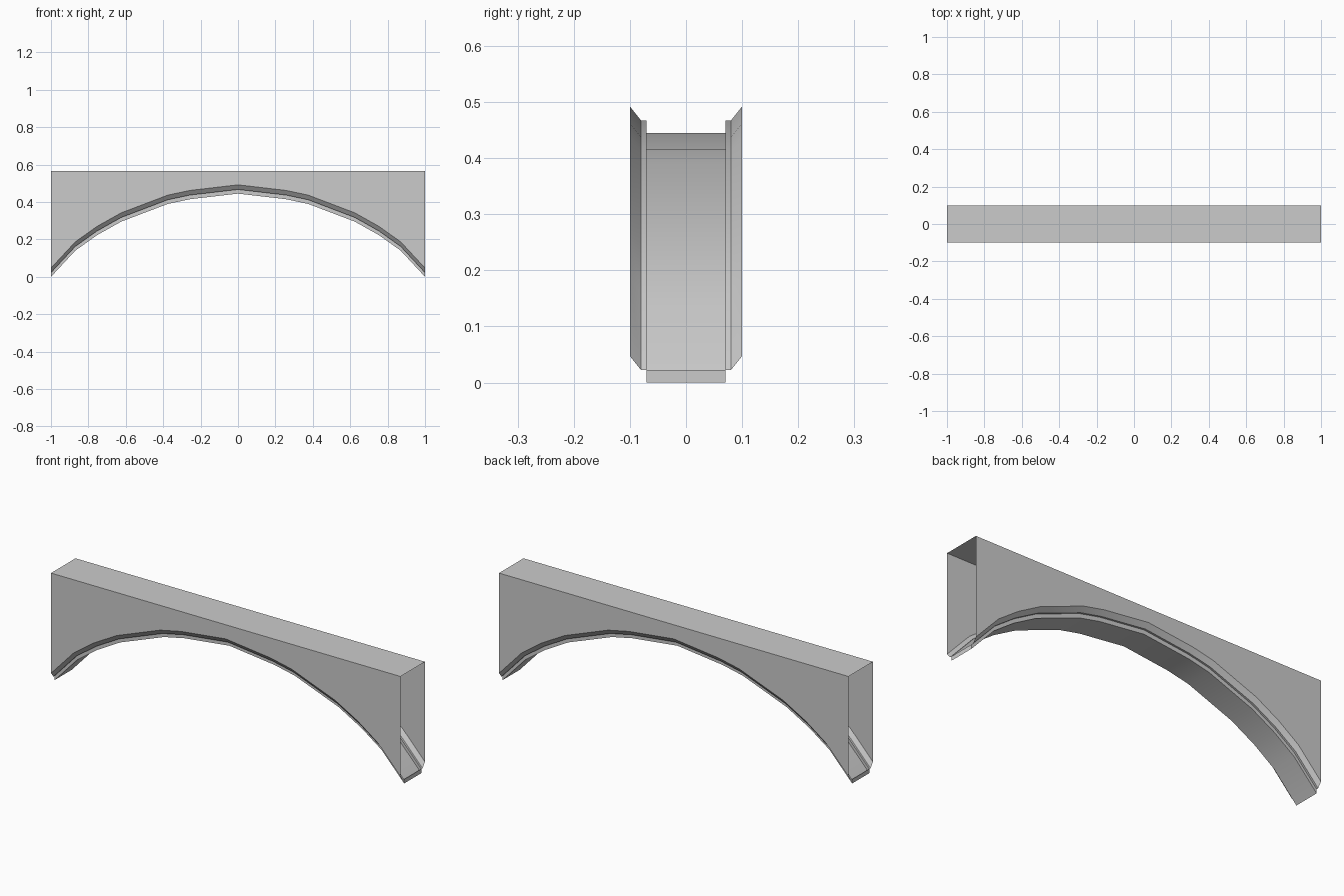
import bpy

if "Cube" in bpy.data.objects:
    bpy.data.objects.remove(bpy.data.objects["Cube"])

TOP = 0.565
# right half of the arch underside, from crown to springing (x, z)
half = [(0, 0.445), (0.257, 0.415), (0.375, 0.39), (0.625, 0.295),
        (0.755, 0.222), (0.87, 0.14), (1.0, 0.0)]
arch = [(-x, z) for x, z in reversed(half[1:])] + half


def loft(name, section, end_caps=False):
    """Sweep a cross-section along the arch; section(z) lists (y, z) points."""
    rows = [[(x, y, h) for y, h in section(z)] for x, z in arch]
    n = len(rows[0])
    verts = [p for row in rows for p in row]
    faces = [(r * n + i, r * n + i + 1, (r + 1) * n + i + 1, (r + 1) * n + i)
             for r in range(len(rows) - 1) for i in range(n - 1)]
    if end_caps:
        last = (len(rows) - 1) * n
        faces.append(tuple(reversed(range(n))))
        faces.append(tuple(last + i for i in range(n)))
    mesh = bpy.data.meshes.new(name)
    mesh.from_pydata(verts, [], faces)
    mesh.update()
    obj = bpy.data.objects.new(name, mesh)
    bpy.context.collection.objects.link(obj)
    bpy.ops.object.select_all(action='DESELECT')
    obj.select_set(True)
    bpy.context.view_layer.objects.active = obj
    bpy.ops.object.shade_smooth_by_angle(angle=0.52)
    return obj


# wall: flat top and two side panels, open at the ends
loft("arch_wall", lambda z: [(0.1, z + 0.047), (0.1, TOP),
                             (-0.1, TOP), (-0.1, z + 0.047)])

# chamfered trim along the lower edge of each side panel
loft("front_trim", lambda z: [(-0.1, z + 0.047), (-0.08, z + 0.022),
                              (-0.07, z + 0.022)])
loft("back_trim", lambda z: [(0.07, z + 0.022), (0.08, z + 0.022),
                             (0.1, z + 0.047)])

# lowered central strip under the arch, capped at both feet
loft("soffit_strip", lambda z: [(-0.07, z + 0.022), (-0.07, z),
                                (0.07, z), (0.07, z + 0.022)], end_caps=True)
